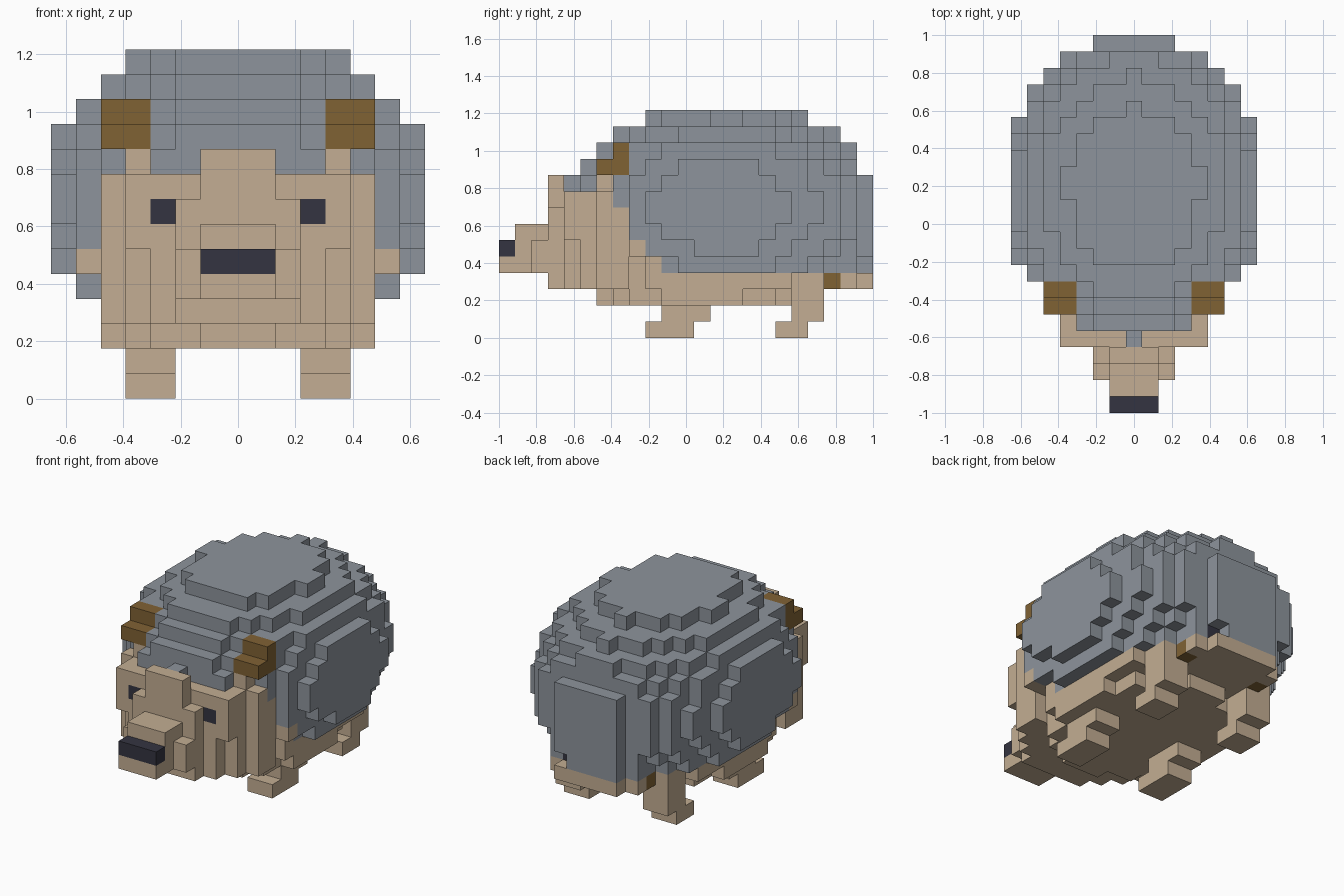
import bpy, bmesh, math
from mathutils import Vector

if "Cube" in bpy.data.objects:
    bpy.data.objects.remove(bpy.data.objects["Cube"], do_unlink=True)

U = 2 / 23           # edge of one block
cells = {}           # (x, y, z) block -> part name


def box(part, x0, x1, y0, y1, z0, z1):
    """Fill blocks on both sides of the middle plane, ends included."""
    for x in range(x0, x1 + 1):
        for y in range(y0, y1 + 1):
            for z in range(z0, z1 + 1):
                cells[x, y, z] = cells[-x, y, z] = part


def slab(part, z, yc, rx, ry):
    """Fill one layer with an ellipse of blocks."""
    for y in range(23):
        for x in range(-7, 8):
            if (x / rx) ** 2 + ((y - yc) / ry) ** 2 <= 1:
                cells[x, y, z] = part


def coat_or_face(y, z):
    """Pale skin shows low on the cheeks, spines cover the rest."""
    limit = 8 if y <= 6 else {7: 7, 8: 5, 9: 4}.get(y, 3)
    return "face" if z <= limit else "spiny_coat"


# Domed coat
for z in range(4, 14):
    for y in range(4, 23):
        for x in range(-7, 8):
            if (x / 7.85) ** 2 + ((y - 13.2) / 9.5) ** 2 + ((z - 7.554) / 6.37) ** 2 <= 1:
                cells[x, y, z] = coat_or_face(y, z)
box("spiny_coat", 0, 2, 22, 22, 4, 9)
box("spiny_coat", 0, 3, 21, 21, 4, 5)

# Belly
slab("belly", 3, 13.2, 5.6, 9.5)
slab("belly", 2, 12, 5.66, 6.4)

# Head, widening towards the coat
box("face", 0, 5, 6, 7, 3, 7)
box("face", 4, 4, 6, 6, 8, 9)
box("face", 0, 4, 5, 5, 3, 8)
box("face", 0, 3, 4, 4, 3, 5)
box("face", 0, 4, 4, 4, 6, 8)
box("face", 0, 2, 3, 3, 3, 7)
box("face", 0, 1, 3, 3, 8, 9)
box("face", 6, 6, 8, 8, 5, 5)

# Snout and nose
box("snout", 0, 2, 2, 2, 4, 5)
box("snout", 0, 1, 1, 2, 4, 6)
box("snout", 0, 1, 0, 0, 4, 4)
box("nose", 0, 1, 0, 0, 5, 5)

# Eyes and ears
box("eyes", 3, 3, 4, 4, 7, 7)
box("ears", 4, 5, 6, 7, 10, 10)
box("ears", 4, 5, 7, 7, 11, 11)

# Legs, with feet set one block forward
box("front_legs", 3, 4, 10, 12, 1, 1)
box("front_legs", 3, 4, 9, 11, 0, 0)
box("back_legs", 3, 4, 18, 19, 1, 2)
box("back_legs", 3, 4, 17, 18, 0, 0)

# Small notch and marks at the rear
del cells[2, 22, 4]
cells[2, 21, 4] = "rear_mark"
box("rump_patches", 3, 3, 20, 20, 3, 3)


def srgb(r, g, b):
    return tuple(((c / 255 + 0.055) / 1.055) ** 2.4 for c in (r, g, b)) + (1.0,)


def material(name, colour):
    m = bpy.data.materials.new(name)
    m.use_nodes = True
    m.diffuse_color = colour
    bsdf = next(n for n in m.node_tree.nodes if n.type == "BSDF_PRINCIPLED")
    bsdf.inputs["Base Color"].default_value = colour
    bsdf.inputs["Roughness"].default_value = 0.8
    return m


grey = material("slate_grey", srgb(141, 148, 156))
tan = material("warm_tan", srgb(195, 174, 147))
brown = material("ear_brown", srgb(128, 98, 52))
dark = material("dark_navy", srgb(52, 52, 65))
MATS = {"spiny_coat": grey, "ears": brown, "rump_patches": brown,
        "eyes": dark, "nose": dark, "rear_mark": dark}

AXES = [Vector((1, 0, 0)), Vector((0, 1, 0)), Vector((0, 0, 1))]


def build(part):
    """Make one object from the exposed block faces of a part."""
    bm = bmesh.new()
    verts = {}

    def corner(p):
        key = tuple(round(c * 2) for c in p)
        if key not in verts:
            verts[key] = bm.verts.new((p.x * U, (p.y - 11) * U, (p.z + 0.5) * U))
        return verts[key]

    for cell, name in cells.items():
        if name != part:
            continue
        for a in range(3):
            for s in (1, -1):
                n = AXES[a] * s
                if tuple(int(c + d) for c, d in zip(cell, n)) in cells:
                    continue
                u, v = AXES[(a + 1) % 3], AXES[(a + 2) % 3] * s
                mid = Vector(cell) + n / 2
                bm.faces.new([corner(mid + (u * i + v * j) / 2)
                              for i, j in ((-1, -1), (1, -1), (1, 1), (-1, 1))])
    mesh = bpy.data.meshes.new(part)
    bm.to_mesh(mesh)
    bm.free()
    mesh.materials.append(MATS.get(part, tan))
    bpy.context.collection.objects.link(bpy.data.objects.new(part, mesh))


for part in sorted(set(cells.values())):
    build(part)
